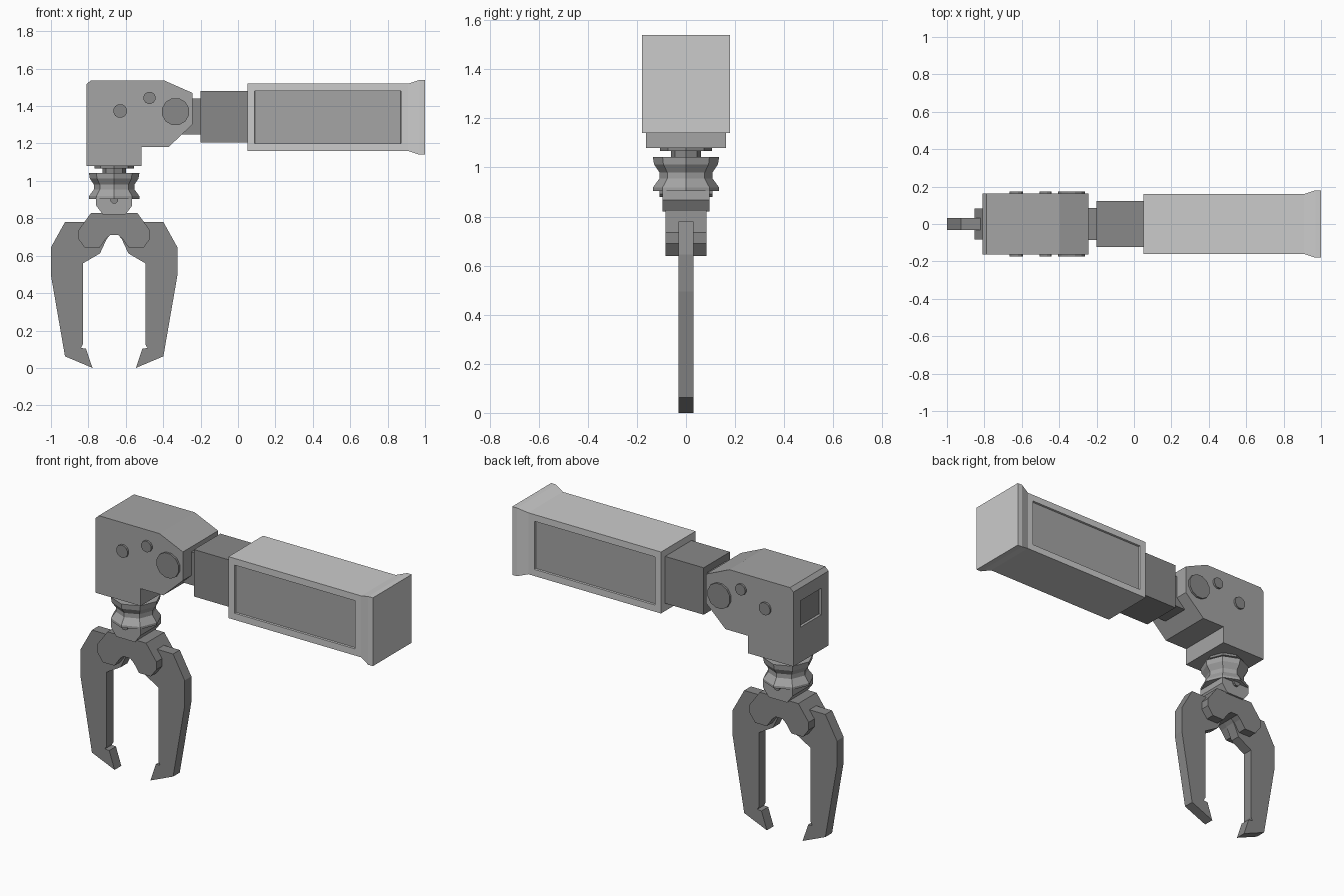
import bpy, bmesh, math

if "Cube" in bpy.data.objects:
    bpy.data.objects.remove(bpy.data.objects["Cube"])

CX = -0.662  # vertical axis of the claw assembly


def grey(name, v):
    m = bpy.data.materials.new(name)
    m.diffuse_color = (v, v, v, 1)
    m.use_nodes = True
    m.node_tree.nodes["Principled BSDF"].inputs["Base Color"].default_value = m.diffuse_color
    return m


LIGHT, MID, DARK = grey("light_grey", 0.58), grey("mid_grey", 0.375), grey("dark_grey", 0.25)


def finish(name, bm, *mats):
    bmesh.ops.recalc_face_normals(bm, faces=bm.faces[:])
    me = bpy.data.meshes.new(name)
    bm.to_mesh(me)
    bm.free()
    for m in mats:
        me.materials.append(m)
    ob = bpy.data.objects.new(name, me)
    bpy.context.collection.objects.link(ob)
    return ob


def loft(rings):
    bm = bmesh.new()
    vs = [[bm.verts.new(p) for p in r] for r in rings]
    n = len(vs[0])
    for a, b in zip(vs, vs[1:]):
        for i in range(n):
            j = (i + 1) % n
            bm.faces.new((a[i], a[j], b[j], b[i]))
    bm.faces.new(vs[0])
    bm.faces.new(vs[-1])
    bmesh.ops.recalc_face_normals(bm, faces=bm.faces[:])
    return bm


def slab(pts, half):
    """Extrude an (x, z) outline symmetrically along y."""
    return loft([[(x, y, z) for x, z in pts] for y in (-half, half)])


def box(x0, x1, z0, z1, half):
    return slab([(x0, z0), (x1, z0), (x1, z1), (x0, z1)], half)


def lathe(profile, sides):
    return loft([[(CX + r * math.cos(2 * math.pi * i / sides),
                   r * math.sin(2 * math.pi * i / sides), z)
                  for i in range(sides)] for r, z in profile])


def disc(x, z, r, sides):
    return [(x + r * math.cos(2 * math.pi * (i + 0.5) / sides),
             z + r * math.sin(2 * math.pi * (i + 0.5) / sides)) for i in range(sides)]


def inset(bm, face, thickness, depth=0.0):
    bmesh.ops.inset_individual(bm, faces=[face], thickness=thickness, depth=depth,
                               use_even_offset=True)


def recess(bm, face, depth):
    inset(bm, face, 0.001, -depth)
    face.material_index = 1


# Grip with flared end and recessed side panels
bm = loft([[(x, -h, 1.34 - v), (x, h, 1.34 - v), (x, h, 1.34 + v), (x, -h, 1.34 + v)]
           for x, h, v in ((0.05, 0.16, 0.18), (0.91, 0.16, 0.18),
                           (0.97, 0.18, 0.2), (1.0, 0.18, 0.2))])
sides = [f for f in bm.faces if abs(f.normal.y) > 0.99 and f.calc_area() > 0.2]
for f in sides:
    inset(bm, f, 0.039)
    recess(bm, f, 0.012)
finish("grip", bm, LIGHT, MID)

# Neck and link
finish("neck", box(-0.2, 0.06, 1.205, 1.48, 0.122), DARK)
finish("link", box(-0.34, -0.19, 1.247, 1.44, 0.085), DARK)

# Elbow housing with a window in its end
bm = slab([(-0.81, 1.08), (-0.517, 1.08), (-0.517, 1.182), (-0.37, 1.182),
           (-0.243, 1.302), (-0.243, 1.47), (-0.395, 1.537), (-0.788, 1.537),
           (-0.81, 1.516)], 0.163)
end = next(f for f in bm.faces if f.normal.x < -0.99)
inset(bm, end, 0.066)
for v in end.verts:
    v.co.z = 1.285 if v.co.z < 1.3 else 1.44
recess(bm, end, 0.015)
finish("elbow_housing", bm, MID, DARK)

# Bolts through the housing
for name, x, z, r, n in (("bolt_left", -0.63, 1.374, 0.037, 12),
                         ("bolt_middle", -0.473, 1.444, 0.033, 12),
                         ("pivot_bolt", -0.334, 1.37, 0.074, 12)):
    finish(name, slab(disc(x, z, r, n), 0.175), DARK)

# Swivel: collar, stem and waisted spool
finish("collar", lathe([(0.105, 1.09), (0.105, 1.066)], 8), DARK)
finish("stem", lathe([(0.062, 1.075), (0.062, 1.03)], 8), DARK)
finish("spool", lathe([(0.135, 1.042), (0.13, 1.012), (0.108, 0.98), (0.108, 0.955),
                       (0.135, 0.918), (0.135, 0.904)], 8), MID)

# Yoke and its cross pin
half = [(0.06, 0.82), (0.096, 0.868), (0.096, 0.91)]
finish("yoke", slab([(CX + x, z) for x, z in half]
                    + [(CX - x, z) for x, z in reversed(half)], 0.095), MID)
finish("yoke_pin", slab(disc(CX, 0.9, 0.022, 8), 0.108), DARK)

# Claw bracket spanning both fingers
half = [(0.022, 0.71), (0.045, 0.69), (0.08, 0.64), (0.155, 0.64), (0.192, 0.69),
        (0.192, 0.735), (0.125, 0.827)]
finish("claw_bracket", slab([(CX + x, z) for x, z in half]
                            + [(CX - x, z) for x, z in reversed(half)], 0.084), DARK)

# Mirrored claw fingers
finger = [(0.263, 0.78), (0.338, 0.645), (0.338, 0.495), (0.263, 0.062), (0.116, 0.0),
          (0.151, 0.104), (0.178, 0.106), (0.167, 0.126), (0.167, 0.559),
          (0.076, 0.612), (0.04, 0.69), (0.022, 0.71), (0.06, 0.76), (0.13, 0.78)]
for name, s in (("left_finger", -1), ("right_finger", 1)):
    finish(name, slab([(CX + s * x, z) for x, z in finger], 0.031), DARK)
